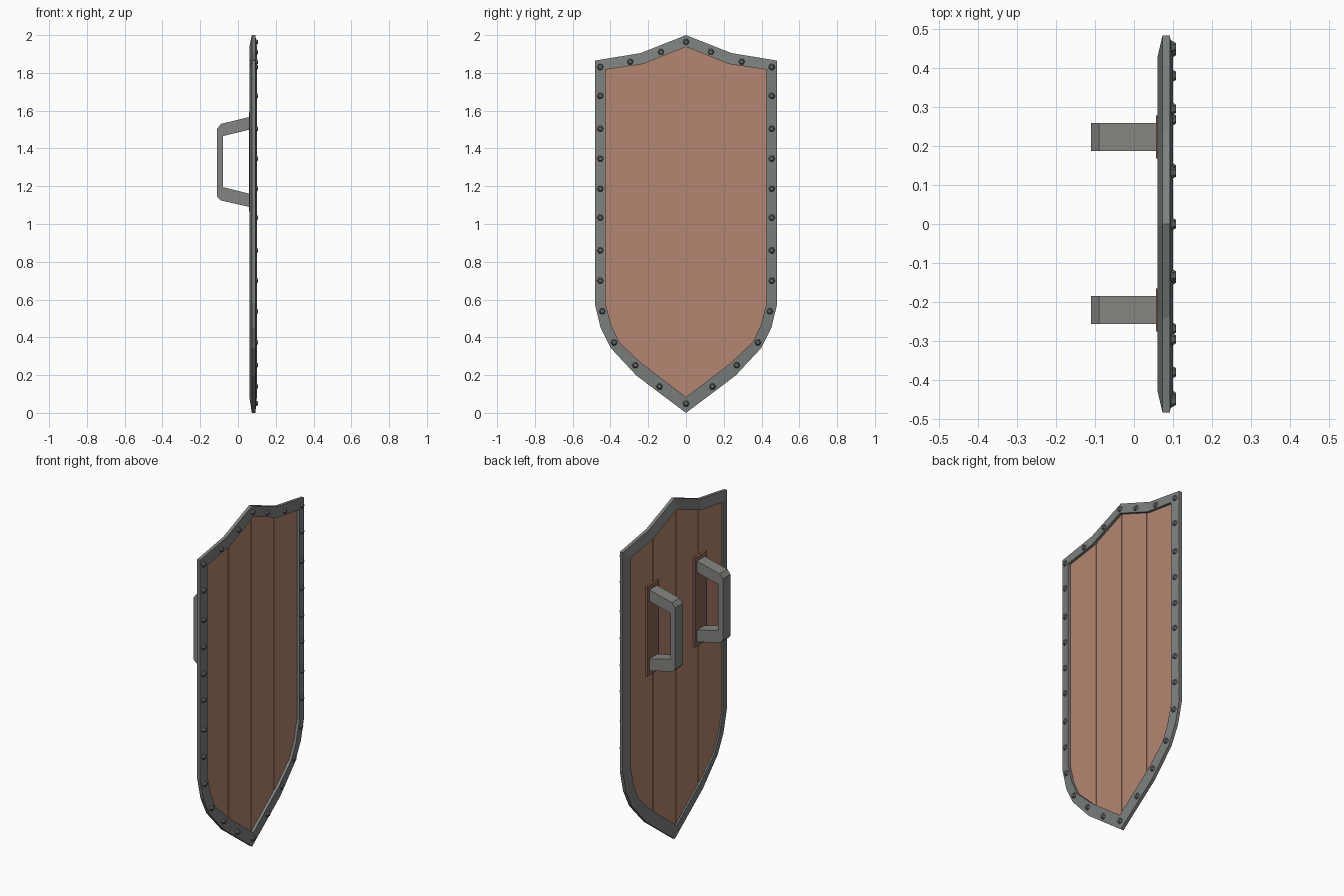
import bpy, bmesh, math
from mathutils import Matrix, Vector

if "Cube" in bpy.data.objects:
    bpy.data.objects.remove(bpy.data.objects["Cube"], do_unlink=True)


def material(name, srgb):
    col = [(c / 255 / 12.92 if c < 11 else ((c / 255 + 0.055) / 1.055) ** 2.4) for c in srgb] + [1]
    mat = bpy.data.materials.new(name)
    mat.use_nodes = True
    mat.diffuse_color = col
    mat.node_tree.nodes["Principled BSDF"].inputs["Base Color"].default_value = col
    return mat


WOOD = material("plank wood", (180, 134, 112))
DARK_WOOD = material("dark wood", (136, 98, 84))
RIM_METAL = material("rim metal", (124, 129, 126))
GRIP_METAL = material("grip metal", (132, 132, 129))
STUD_METAL = material("stud metal", (100, 106, 105))


def finish(name, bm, mat):
    bmesh.ops.recalc_face_normals(bm, faces=bm.faces)
    mesh = bpy.data.meshes.new(name)
    bm.to_mesh(mesh)
    bm.free()
    mesh.materials.append(mat)
    obj = bpy.data.objects.new(name, mesh)
    bpy.context.collection.objects.link(obj)
    return obj


def mirrored(half):
    # half outline runs from the top point to the bottom point
    return half + [(-y, z) for y, z in half[-2:0:-1]]


def extrude(bm, offset):
    geom = bmesh.ops.extrude_face_region(bm, geom=bm.faces[:])["geom"]
    verts = [g for g in geom if isinstance(g, bmesh.types.BMVert)]
    bmesh.ops.translate(bm, verts=verts, vec=offset)


def slab(name, outline, x0, x1, mat, y0=-1, y1=1):
    # outline cut to the strip y0..y1, then thickened along x
    bm = bmesh.new()
    bm.faces.new([bm.verts.new((x0, y, z)) for y, z in outline])
    for y, side in ((y0, -1), (y1, 1)):
        bmesh.ops.bisect_plane(bm, geom=bm.verts[:] + bm.edges[:] + bm.faces[:],
                               plane_co=(0, y, 0), plane_no=(0, side, 0), clear_outer=True)
    extrude(bm, Vector((x1 - x0, 0, 0)))
    return finish(name, bm, mat)


outer = mirrored([(0, 2), (0.24, 1.905), (0.483, 1.865), (0.483, 0.578), (0.452, 0.45),
                  (0.398, 0.343), (0.262, 0.197), (0, 0)])
inner = mirrored([(0, 1.938), (0.227, 1.847), (0.427, 1.817), (0.427, 0.582), (0.396, 0.464),
                  (0.354, 0.375), (0.237, 0.264), (0, 0.084)])

# metal rim: four-sided section swept round the outline
bm = bmesh.new()
rings = [[bm.verts.new((x, y, z)) for y, z in line]
         for x, line in ((0.06, inner), (0.073, outer), (0.092, outer), (0.1, inner))]
n = len(outer)
for k in range(4):
    a, b = rings[k], rings[(k + 1) % 4]
    for i in range(n):
        j = (i + 1) % n
        bm.faces.new((a[i], a[j], b[j], b[i]))
finish("rim", bm, RIM_METAL)

# wooden body: thin core with four planks separated by grooves
slab("board_core", inner, 0.073, 0.08, WOOD)
pitch, gap = 0.21, 0.005
for i in range(4):
    y = (i - 2) * pitch
    slab(f"plank_{i + 1}", inner, 0.069, 0.084, WOOD,
         -1 if i == 0 else y + gap, 1 if i == 3 else y + pitch - gap)

# six-sided studs on the rim
half_studs = [(0, 1.963), (0.132, 1.91), (0.295, 1.858), (0.453, 1.831)]
half_studs += [(0.453, z) for z in (1.678, 1.504, 1.346, 1.187, 1.034, 0.86, 0.70)]
half_studs += [(0.443, 0.538), (0.38, 0.373), (0.268, 0.253), (0.14, 0.14), (0, 0.05)]
bm = bmesh.new()
turn = Matrix.Rotation(math.pi / 2, 4, "Y")
for y, z in mirrored(half_studs):
    bmesh.ops.create_cone(bm, cap_ends=True, segments=6, radius1=0.019, radius2=0.011, depth=0.014,
                          matrix=Matrix.Translation((0.1, y, z)) @ turn)
finish("studs", bm, STUD_METAL)

# two back handles, each on a wooden plate
grip = [(0.062, 1.567), (-0.09, 1.53), (-0.11, 1.505), (-0.11, 1.143), (-0.092, 1.125), (0.062, 1.09),
        (0.062, 1.16), (-0.08, 1.195), (-0.08, 1.465), (0.062, 1.5)]
for side, y in (("left", 0.223), ("right", -0.22)):
    bm = bmesh.new()
    bm.faces.new([bm.verts.new((x, y - 0.036, z)) for x, z in grip])
    extrude(bm, Vector((0, 0.072, 0)))
    finish(f"{side}_handle", bm, GRIP_METAL)
    plate = [(y - 0.055, 1.065), (y + 0.055, 1.065), (y + 0.055, 1.59), (y - 0.055, 1.59)]
    slab(f"{side}_handle_plate", plate, 0.057, 0.072, DARK_WOOD)
